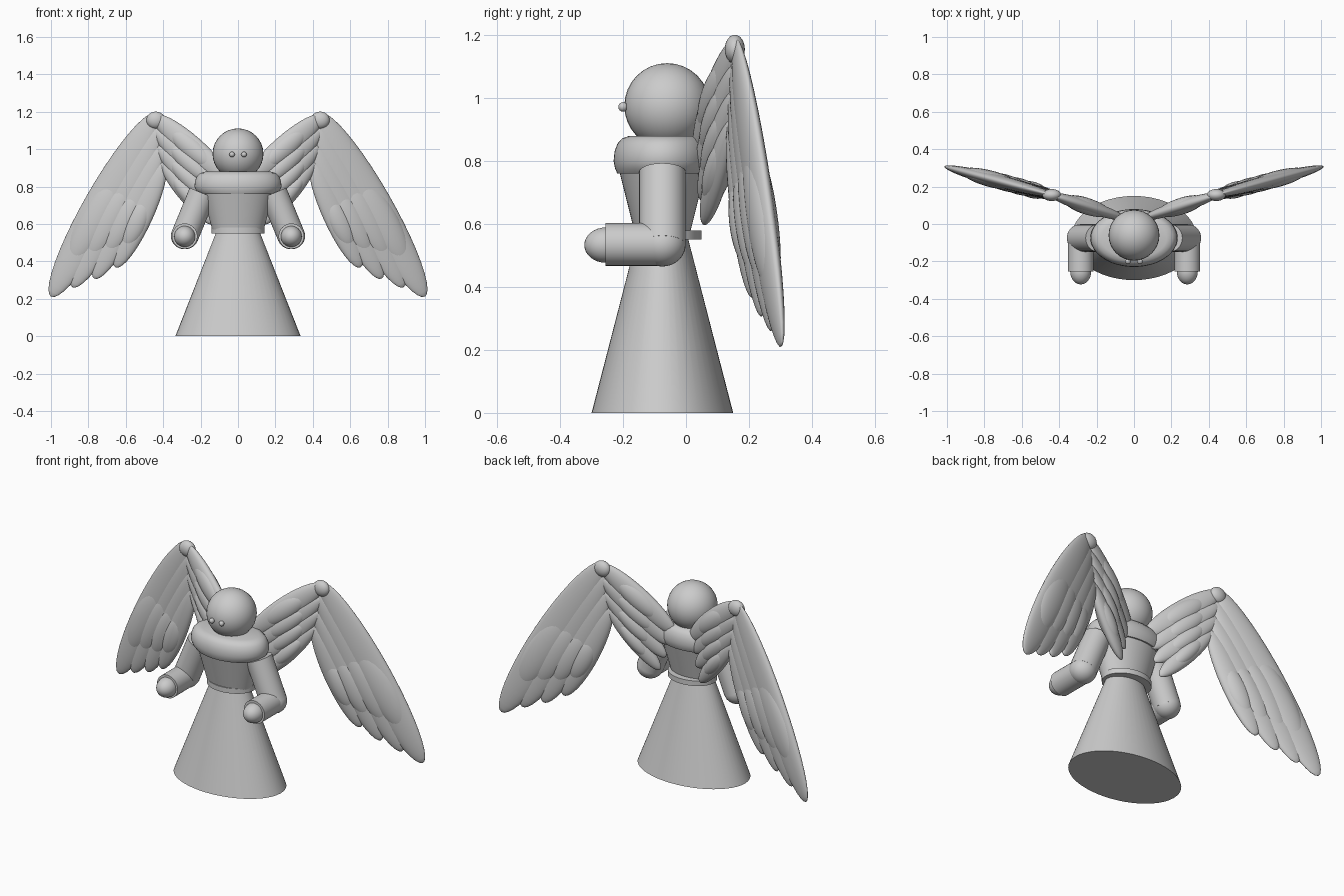
import bpy, bmesh, math
from mathutils import Vector, Matrix

if "Cube" in bpy.data.objects:
    bpy.data.objects.remove(bpy.data.objects["Cube"])


def finish(bm, name):
    bmesh.ops.recalc_face_normals(bm, faces=bm.faces)
    me = bpy.data.meshes.new(name)
    bm.to_mesh(me)
    bm.free()
    ob = bpy.data.objects.new(name, me)
    bpy.context.collection.objects.link(ob)
    bpy.ops.object.select_all(action='DESELECT')
    bpy.context.view_layer.objects.active = ob
    ob.select_set(True)
    bpy.ops.object.shade_smooth_by_angle(angle=math.radians(40))
    return ob


def loft(name, rings, n=48):
    """Stack of ellipses: (z, centre y, radius x, radius y)."""
    bm = bmesh.new()
    prev = None
    for z, cy, rx, ry in rings:
        ring = [bm.verts.new((rx * math.cos(2 * math.pi * i / n),
                              cy + ry * math.sin(2 * math.pi * i / n), z)) for i in range(n)]
        if prev:
            for i in range(n):
                j = (i + 1) % n
                bm.faces.new((prev[i], prev[j], ring[j], ring[i]))
        else:
            bm.faces.new(ring)
        prev = ring
    bm.faces.new(prev)
    return finish(bm, name)


def ball(name, centre, radii, u=32, v=16):
    bm = bmesh.new()
    bmesh.ops.create_uvsphere(bm, u_segments=u, v_segments=v, radius=1,
                              matrix=Matrix.Translation(centre) @ Matrix.Diagonal((*radii, 1)))
    return finish(bm, name)


def tube(name, a, b, r):
    a, b = Vector(a), Vector(b)
    d = b - a
    bm = bmesh.new()
    m = Matrix.Translation((a + b) / 2) @ d.to_track_quat('Z', 'Y').to_matrix().to_4x4()
    bmesh.ops.create_cone(bm, cap_ends=True, segments=32, radius1=r, radius2=r,
                          depth=d.length, matrix=m)
    return finish(bm, name)


def feather(bm, side, slope, a, b, width, thick):
    """Flattened ellipsoid between two (x, z) ends in the wing plane."""
    def place(p):
        return Vector((side * p[0], 0.155 + slope * (p[0] - 0.44), p[1]))
    a, b = place(a), place(b)
    long = (b - a).normalized()
    norm = Vector((side * slope, -1, 0)).normalized()
    wide = norm.cross(long)
    m = Matrix((wide * width, norm * thick, long * ((b - a).length / 2))).transposed().to_4x4()
    m.translation = (a + b) / 2
    bmesh.ops.create_uvsphere(bm, u_segments=28, v_segments=20, radius=1, matrix=m)


def lerp(a, b, t):
    return (a[0] + (b[0] - a[0]) * t, a[1] + (b[1] - a[1]) * t)


# Gown, belt, bodice and rounded shoulders
loft("skirt", [(0, -0.075, 0.335, 0.225), (0.56, -0.075, 0.115, 0.08)])
loft("belt", [(0.55, -0.06, 0.142, 0.11), (0.58, -0.06, 0.142, 0.11)])
loft("bodice", [(0.56, -0.075, 0.135, 0.085), (0.78, -0.075, 0.195, 0.14)])
loft("shoulders", [(0.76, -0.075, 0.205, 0.143), (0.775, -0.075, 0.222, 0.15),
                   (0.80, -0.075, 0.233, 0.155), (0.83, -0.075, 0.230, 0.152),
                   (0.855, -0.075, 0.220, 0.143), (0.872, -0.075, 0.203, 0.128),
                   (0.88, -0.075, 0.175, 0.105)])

# Head
ball("head", (0, -0.06, 0.975), (0.136, 0.136, 0.136))

# Feather ends as (x, z): root, tip, half width
outer = [((0.44, 1.19), (1.00, 0.212), 0.105), ((0.42, 1.12), (0.885, 0.262), 0.095),
         ((0.405, 1.03), (0.768, 0.308), 0.085), ((0.395, 0.94), (0.655, 0.368), 0.075)]
inner = [((0.45, 1.18), (0.05, 0.83), 0.068), ((0.445, 1.10), (0.08, 0.76), 0.062),
         ((0.435, 1.02), (0.10, 0.68), 0.058), ((0.41, 0.93), (0.13, 0.60), 0.052)]

for s, tag in ((-1, "left"), (1, "right")):
    ball(tag + "_eye", (s * 0.032, -0.2, 0.972), (0.015, 0.015, 0.015), 16, 8)

    # Bent arm
    elbow = (s * 0.285, -0.075, 0.535)
    tube(tag + "_upper_arm", (s * 0.19, -0.075, 0.765), elbow, 0.074)
    ball(tag + "_elbow", elbow, (0.074, 0.074, 0.07))
    tube(tag + "_sleeve", elbow, (s * 0.285, -0.255, 0.535), 0.068)
    ball(tag + "_hand", (s * 0.285, -0.255, 0.533), (0.056, 0.068, 0.056))

    # Wing: joint, long feathers, thicker covert feathers
    ball(tag + "_wing_joint", (s * 0.44, 0.155, 1.155), (0.05, 0.032, 0.046), 24, 12)
    for part, rows, slope, t0, t1 in (("outer_wing", outer, 0.265, 0.33, 0.83),
                                      ("inner_wing", inner, 0.32, 0.2, 0.8)):
        bm = bmesh.new()
        for a, b, w in rows:
            feather(bm, s, slope, a, b, w, 0.034)
        finish(bm, f"{tag}_{part}_feathers")
        bm = bmesh.new()
        for a, b, w in rows:
            feather(bm, s, slope, lerp(a, b, t0), lerp(a, b, t1), w * 0.88, 0.044)
        finish(bm, f"{tag}_{part}_coverts")
